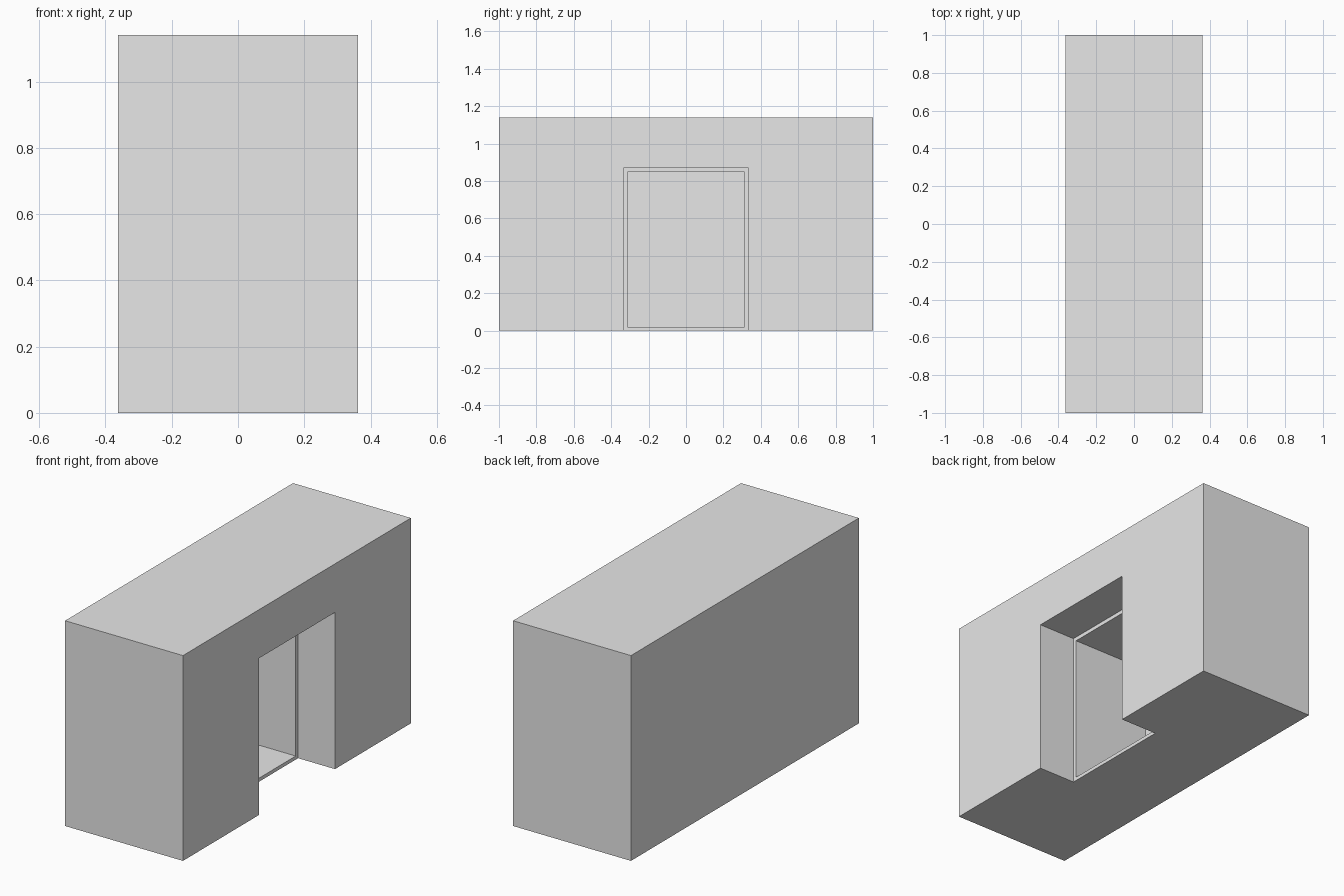
import bpy

if "Cube" in bpy.data.objects:
    bpy.data.objects.remove(bpy.data.objects["Cube"])

grey = bpy.data.materials.new("plain_grey")
grey.diffuse_color = (0.8, 0.8, 0.8, 1)
grey.use_nodes = True
grey.node_tree.nodes["Principled BSDF"].inputs["Base Color"].default_value = grey.diffuse_color


def box(name, lo, hi):
    """Axis-aligned box between two corners."""
    centre = [(a + b) / 2 for a, b in zip(lo, hi)]
    bpy.ops.mesh.primitive_cube_add(size=1, location=centre)
    ob = bpy.context.object
    ob.name = name
    ob.scale = [b - a for a, b in zip(lo, hi)]
    bpy.ops.object.transform_apply(location=True, rotation=False, scale=True)
    ob.data.materials.append(grey)
    return ob


HX, HEIGHT = 0.362, 1.14      # half depth and height of the block
SILL_X = 0.135                # plane of the inner door rim

# Main block
block = box("block", (-HX, -1, 0), (HX, 1, HEIGHT))

# Doorway recess, open to the ground, and the cabin hollow behind its thin rim
cutters = [
    box("doorway_cutter", (SILL_X, -0.334, -0.1), (HX + 0.1, 0.334, 0.87)),
    box("cabin_cutter", (-HX + 0.02, -0.313, 0.02), (SILL_X + 0.1, 0.313, 0.848)),
]

bpy.context.view_layer.objects.active = block
for cutter in cutters:
    cutter.hide_render = True
    mod = block.modifiers.new(cutter.name, "BOOLEAN")
    mod.operation = "DIFFERENCE"
    mod.solver = "EXACT"
    mod.object = cutter
    bpy.ops.object.modifier_apply(modifier=mod.name)
    bpy.data.objects.remove(cutter)
